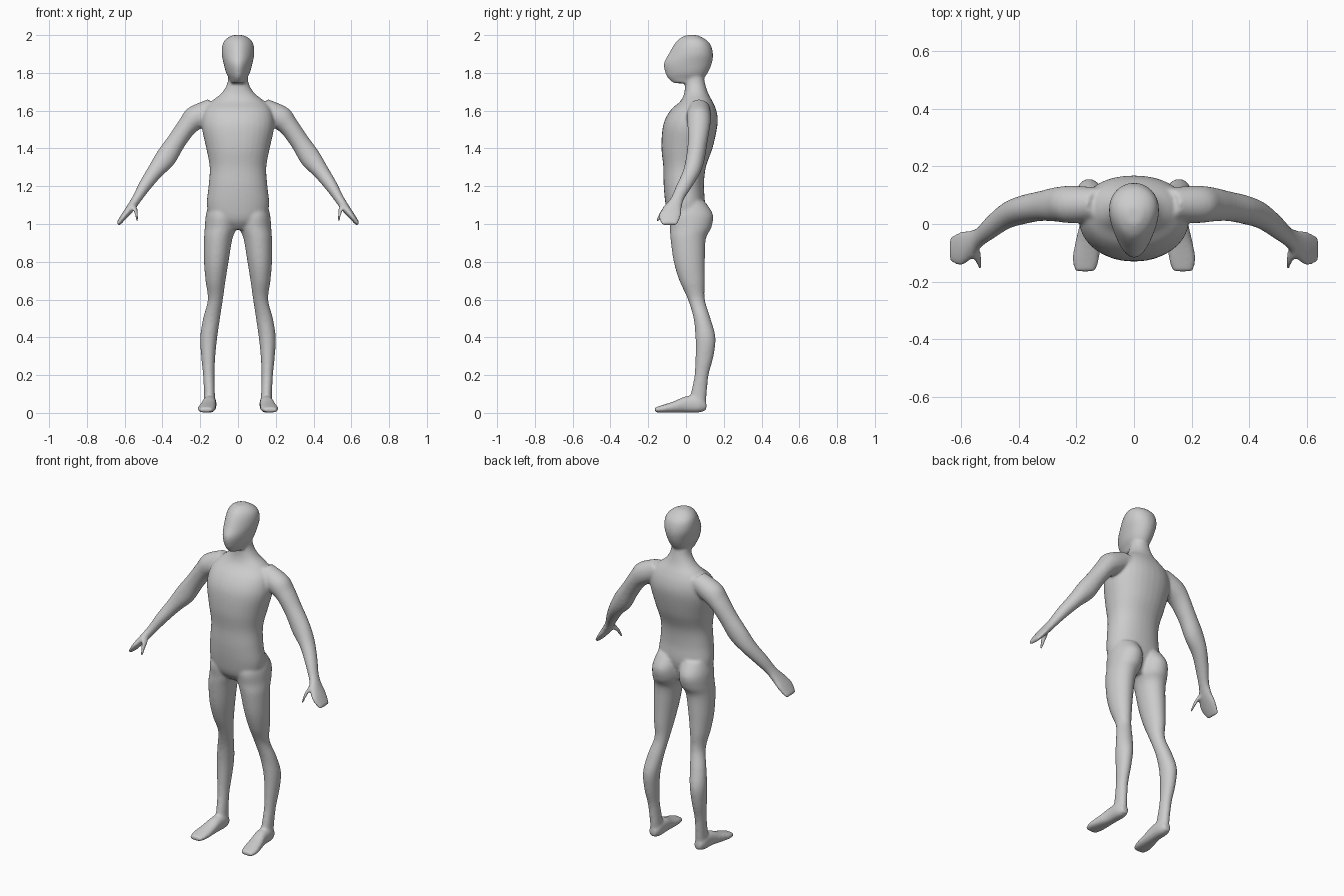
import bpy
import bmesh
import math
from mathutils import Vector

SIDES = 32
STEPS = 5

default_cube = bpy.data.objects.get("Cube")
if default_cube:
    bpy.data.objects.remove(default_cube, do_unlink=True)

AXIS_X, AXIS_Y, AXIS_Z = Vector((1, 0, 0)), Vector((0, 1, 0)), Vector((0, 0, 1))
ARM_ACROSS = Vector((.78, 0, .62))


def smooth_rows(rows):
    """Catmull-Rom interpolation between cross-sections."""
    rows = [Vector(row) for row in rows]
    padded = [rows[0]] + rows + [rows[-1]]
    result = []
    for a, b, c, d in zip(padded, padded[1:], padded[2:], padded[3:]):
        for step in range(STEPS):
            t = step / STEPS
            result.append(b + (c - a) * (t / 2)
                          + (a * 2 - b * 5 + c * 4 - d) * (t * t / 2)
                          + (b * 3 - a - c * 3 + d) * (t ** 3 / 2))
    return result + [rows[-1]]


def loft(bm, rows, across, depth, power=1.0, taper=0.0, side=1):
    """Closed tube through rows of (x, y, z, half width, half depth)."""
    rings = []
    for x, y, z, half_width, half_depth in smooth_rows(rows):
        ring = []
        for i in range(SIDES):
            angle = math.tau * i / SIDES
            c, s = math.cos(angle), math.sin(angle)
            c = math.copysign(abs(c) ** power, c)
            s = math.copysign(abs(s) ** power, s)
            point = (Vector((x, y, z)) + depth * (half_depth * s)
                     + across * (half_width * c * (1 + taper * s)))
            point.x *= side
            ring.append(bm.verts.new(point))
        rings.append(ring)
    for lower, upper in zip(rings, rings[1:]):
        for i in range(SIDES):
            j = (i + 1) % SIDES
            bm.faces.new((lower[i], lower[j], upper[j], upper[i]))
    bm.faces.new(rings[0])
    bm.faces.new(rings[-1])


def upright(rows):
    """Turn (z, inner x, outer x, front y, back y) into loft rows."""
    return [((x0 + x1) / 2, (y0 + y1) / 2, z, (x1 - x0) / 2, (y1 - y0) / 2)
            for z, x0, x1, y0, y1 in rows]


def centred(rows):
    """Turn (z, half width, front y, back y) into loft rows."""
    return upright([(z, -half, half, front, back) for z, half, front, back in rows])


# Cross-sections of each body part
torso = centred([
    (.97, .06, -.05, .06), (1.02, .14, -.09, .08), (1.1, .165, -.108, .1),
    (1.2, .156, -.118, .095), (1.3, .15, -.12, .105), (1.4, .168, -.13, .14),
    (1.5, .19, -.125, .163), (1.56, .19, -.108, .168), (1.61, .175, -.075, .158),
    (1.65, .14, -.03, .14), (1.69, .09, -.01, .118), (1.74, .058, -.005, .102),
    (1.8, .05, 0, .09)])
head = centred([
    (1.745, .035, -.065, .04), (1.77, .046, -.095, .09), (1.8, .062, -.11, .115),
    (1.85, .075, -.118, .137), (1.9, .085, -.092, .143), (1.95, .081, -.063, .13),
    (1.98, .062, -.037, .1), (2, .028, 0, .06)])
leg = upright([
    (1.12, .01, .15, -.06, .1), (1.05, .005, .17, -.09, .143),
    (.98, .008, .176, -.085, .134), (.92, .03, .18, -.082, .105),
    (.8, .05, .18, -.065, .1), (.7, .066, .172, -.035, .1),
    (.6, .08, .16, .01, .1), (.5, .095, .185, .04, .13),
    (.4, .11, .2, .05, .156), (.3, .12, .195, .05, .146),
    (.2, .125, .185, .045, .12), (.1, .122, .18, .025, .11),
    (.05, .12, .18, .02, .105)])
foot = [
    (.15, .108, .035, .02, .02), (.15, .07, .045, .035, .043),
    (.152, 0, .045, .037, .043), (.16, -.06, .032, .043, .031),
    (.167, -.12, .022, .047, .021), (.17, -.165, .016, .036, .013)]
arm_and_hand = [
    (.11, .07, 1.62, .065, .055), (.21, .068, 1.57, .07, .065),
    (.268, .068, 1.518, .054, .06), (.325, .062, 1.438, .051, .052),
    (.383, .05, 1.35, .056, .05), (.44, .03, 1.277, .043, .047),
    (.495, -.01, 1.2, .034, .042), (.535, -.045, 1.135, .026, .036),
    (.565, -.07, 1.09, .023, .049), (.6, -.085, 1.045, .018, .06),
    (.636, -.088, .998, .011, .045)]
thumb = [(.55, -.09, 1.1, .022, .022), (.54, -.125, 1.06, .016, .016),
         (.533, -.153, 1.012, .009, .009)]

# Build the parts, with limbs on both sides
bm = bmesh.new()
loft(bm, torso, AXIS_X, AXIS_Y, power=.92)
loft(bm, head, AXIS_X, AXIS_Y, taper=.2)
for side in (1, -1):
    loft(bm, leg, AXIS_X, AXIS_Y, side=side)
    loft(bm, foot, AXIS_X, AXIS_Z, power=.85, side=side)
    loft(bm, arm_and_hand, ARM_ACROSS, AXIS_Y, side=side)
    loft(bm, thumb, ARM_ACROSS, AXIS_Y, side=side)
bmesh.ops.recalc_face_normals(bm, faces=bm.faces)
mesh = bpy.data.meshes.new("body")
bm.to_mesh(mesh)
bm.free()

# One plain grey skin
skin = bpy.data.materials.new("grey_skin")
skin.use_nodes = True
grey = (.6, .6, .6, 1)
skin.diffuse_color = grey
for node in skin.node_tree.nodes:
    if node.type == 'BSDF_PRINCIPLED':
        node.inputs["Base Color"].default_value = grey
mesh.materials.append(skin)

# Fuse the parts into one soft surface
body = bpy.data.objects.new("body", mesh)
bpy.context.scene.collection.objects.link(body)
fuse = body.modifiers.new("fuse", 'REMESH')
fuse.mode = 'VOXEL'
fuse.voxel_size = .007
fuse.use_smooth_shade = True
soften = body.modifiers.new("soften", 'SMOOTH')
soften.factor = .5
soften.iterations = 12
